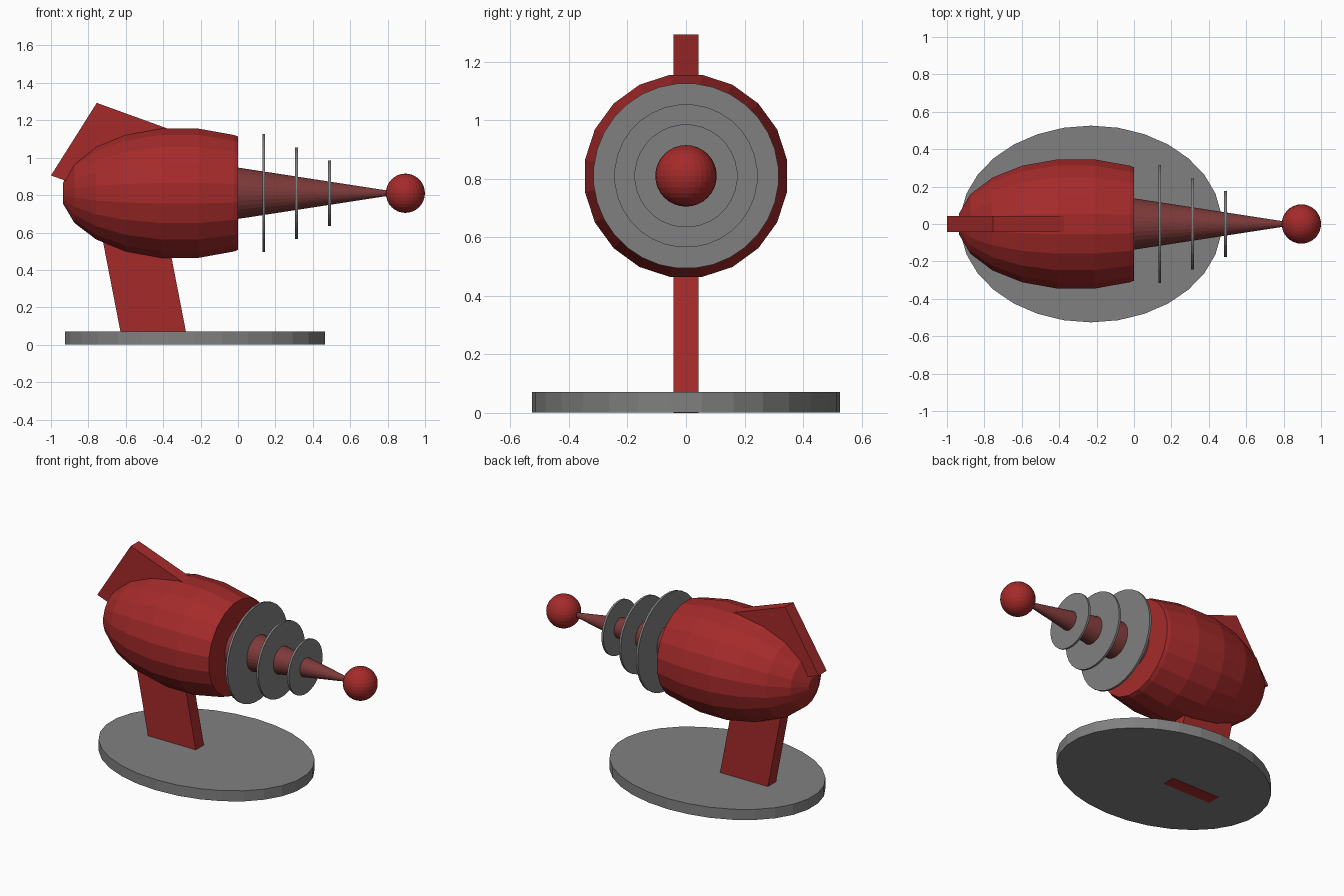
import bpy, bmesh, math

if "Cube" in bpy.data.objects:
    bpy.data.objects.remove(bpy.data.objects["Cube"])

AXIS_Z = 0.81


def material(name, rgb):
    m = bpy.data.materials.new(name)
    m.diffuse_color = (*rgb, 1)
    m.use_nodes = True
    m.node_tree.nodes["Principled BSDF"].inputs["Base Color"].default_value = m.diffuse_color
    return m


RED = material("dark red", (0.376, 0.0232, 0.0232))
GREY = material("mid grey", (0.216, 0.216, 0.216))
DULL = material("dull red", (0.205, 0.042, 0.042))


def make(name, bm, mat):
    bmesh.ops.recalc_face_normals(bm, faces=bm.faces)
    me = bpy.data.meshes.new(name)
    bm.to_mesh(me)
    bm.free()
    me.materials.append(mat)
    ob = bpy.data.objects.new(name, me)
    bpy.context.collection.objects.link(ob)
    return ob


def lathe(name, profile, sides, mat):
    """Turn (x, radius) points around the long axis, closing both ends flat."""
    bm = bmesh.new()
    rings = []
    for x, r in profile:
        ring = []
        for i in range(sides):
            a = 2 * math.pi * (i + 0.5) / sides
            ring.append(bm.verts.new((x, r * math.cos(a), AXIS_Z + r * math.sin(a))))
        rings.append(ring)
    for a, b in zip(rings, rings[1:]):
        for i in range(sides):
            j = (i + 1) % sides
            bm.faces.new((a[i], a[j], b[j], b[i]))
    bm.faces.new(rings[0])
    bm.faces.new(rings[-1])
    return make(name, bm, mat)


def plate(name, outline, half, mat):
    """Extrude an (x, z) outline across y."""
    bm = bmesh.new()
    face = bm.faces.new([bm.verts.new((x, -half, z)) for x, z in outline])
    new = bmesh.ops.extrude_face_region(bm, geom=[face])["geom"]
    bmesh.ops.translate(bm, vec=(0, 2 * half, 0),
                        verts=[v for v in new if isinstance(v, bmesh.types.BMVert)])
    return make(name, bm, mat)


# Body: ellipsoid with its front cut off at x = 0
cx, ax, rad = -0.31, 0.634, 0.354
angles = [math.radians(9 + 18 * i) for i in range(7)]
body = [(cx - ax * math.cos(a), rad * math.sin(a)) for a in angles]
body = [p for p in body if p[0] < -0.01] + [(0.0, 0.307)]
lathe("body", body, 20, RED)

# Barrel cone and tip ball
lathe("barrel", [(-0.02, 0.141), (0.88, 0.002)], 32, DULL)
bm = bmesh.new()
bmesh.ops.create_uvsphere(bm, u_segments=30, v_segments=16, radius=0.105)
bmesh.ops.translate(bm, verts=bm.verts, vec=(0.895, 0, AXIS_Z))
make("tip_ball", bm, RED)

# Three shrinking discs around the barrel
for i, (x, r) in enumerate([(0.138, 0.317), (0.313, 0.245), (0.489, 0.176)]):
    lathe(f"disc_{i + 1}", [(x - 0.007, r), (x + 0.007, r)], 32, GREY)

# Rear fin and slanted grip
plate("fin", [(-1.0, 0.905), (-0.755, 1.293), (-0.30, 1.128), (-0.40, 0.688)], 0.0425, RED)
plate("grip", [(-0.615, 0.0), (-0.265, 0.0), (-0.42, 0.8), (-0.77, 0.8)], 0.0425, RED)

# Oval base
bm = bmesh.new()
bmesh.ops.create_cone(bm, cap_ends=True, segments=30, radius1=1, radius2=1, depth=1)
bmesh.ops.scale(bm, verts=bm.verts, vec=(0.70, 0.526, 0.07))
bmesh.ops.translate(bm, verts=bm.verts, vec=(-0.23, 0, 0.037))
make("base", bm, GREY)
